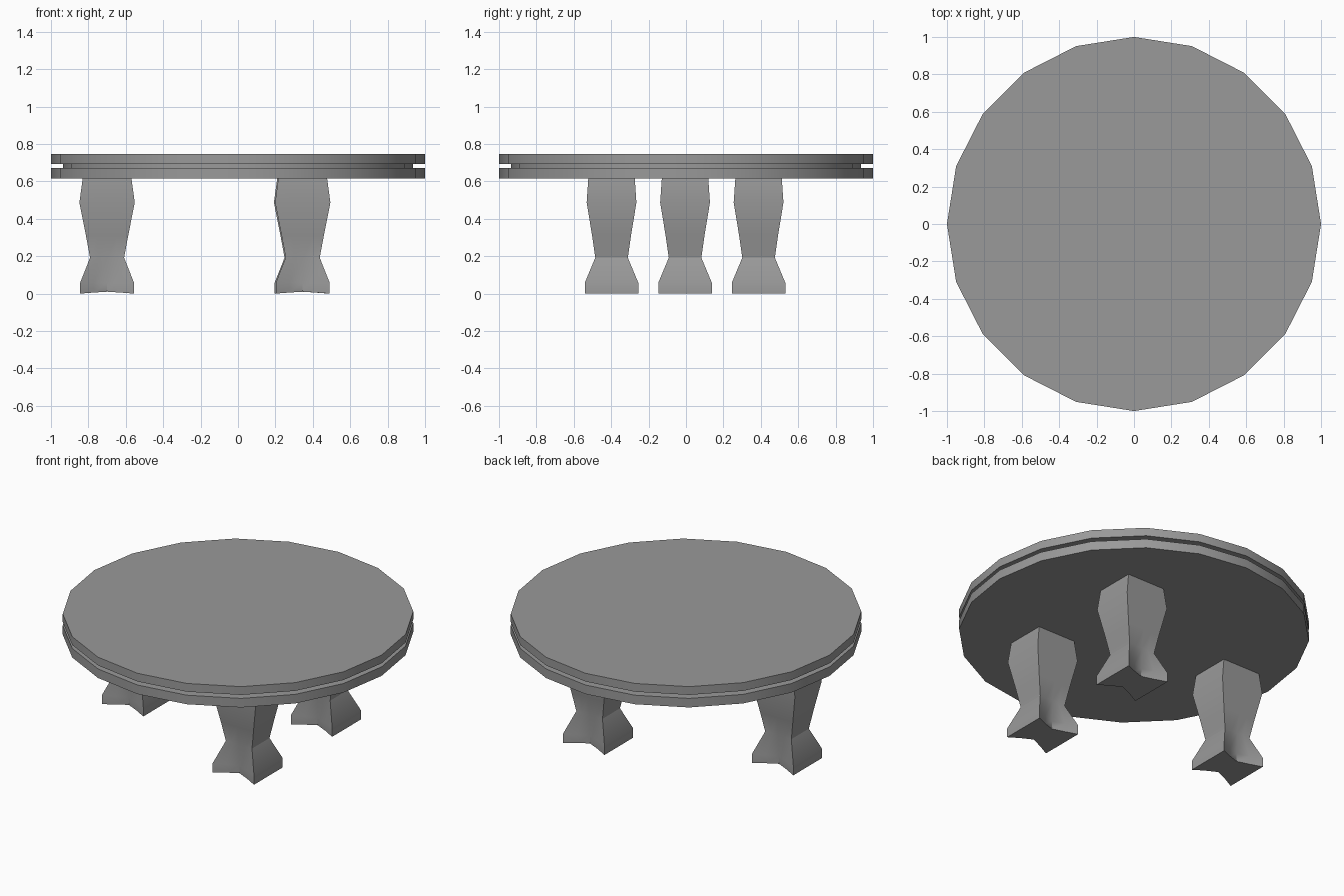
import bpy, bmesh, math

if "Cube" in bpy.data.objects:
    bpy.data.objects.remove(bpy.data.objects["Cube"])

GREY = bpy.data.materials.new("dark_grey")
GREY.diffuse_color = (0.32, 0.32, 0.32, 1)
GREY.use_nodes = True
GREY.node_tree.nodes["Principled BSDF"].inputs["Base Color"].default_value = GREY.diffuse_color


def finish(name, bm):
    bmesh.ops.recalc_face_normals(bm, faces=bm.faces)
    mesh = bpy.data.meshes.new(name)
    bm.to_mesh(mesh)
    bm.free()
    mesh.materials.append(GREY)
    ob = bpy.data.objects.new(name, mesh)
    bpy.context.collection.objects.link(ob)
    bpy.ops.object.select_all(action='DESELECT')
    ob.select_set(True)
    bpy.context.view_layer.objects.active = ob
    bpy.ops.object.shade_smooth_by_angle(angle=math.radians(30))
    return ob


def loft(name, rings):
    """Skin stacked rings of equal length and cap both ends."""
    bm = bmesh.new()
    loops = [[bm.verts.new(p) for p in ring] for ring in rings]
    n = len(loops[0])
    for a, b in zip(loops, loops[1:]):
        for i in range(n):
            j = (i + 1) % n
            bm.faces.new((a[i], a[j], b[j], b[i]))
    bm.faces.new(loops[0])
    bm.faces.new(loops[-1])
    return finish(name, bm)


def circle(r, z, n=20):
    return [(r * math.cos(2 * math.pi * i / n), r * math.sin(2 * math.pi * i / n), z)
            for i in range(n)]


# Round top: two slabs separated by a recessed groove
TOP = [(1, 0.615), (1, 0.672), (0.935, 0.672), (0.935, 0.694), (1, 0.694), (1, 0.746)]
loft("table_top", [circle(r, z) for r, z in TOP])


def leg_ring(cx, cy, hx, hy, notch, z, arch):
    """Rectangle whose front and back sides bow inward by notch."""
    ring = []
    for side in (-1, 1):
        for t in (-1, -0.5, 0, 0.5, 1):
            f = 1 - abs(t) ** 1.15
            ring.append((cx - side * t * hx, cy + side * (hy - notch * f), z + arch * f))
    return ring


# Leg profile: half width x, half width y, inward bow, height, arch
LEG = [(0.144, 0.143, 0.063, 0.0, 0.01),
       (0.144, 0.143, 0.06, 0.058, 0),
       (0.091, 0.087, 0, 0.192, 0),
       (0.113, 0.104, 0, 0.31, 0),
       (0.148, 0.133, 0, 0.487, 0),
       (0.13, 0.124, 0, 0.618, 0)]

# Three legs
for name, x, y in (("left_leg", -0.70, -0.005),
                   ("front_right_leg", 0.346, -0.398),
                   ("back_right_leg", 0.34, 0.388)):
    loft(name, [leg_ring(x, y, *row) for row in LEG])
